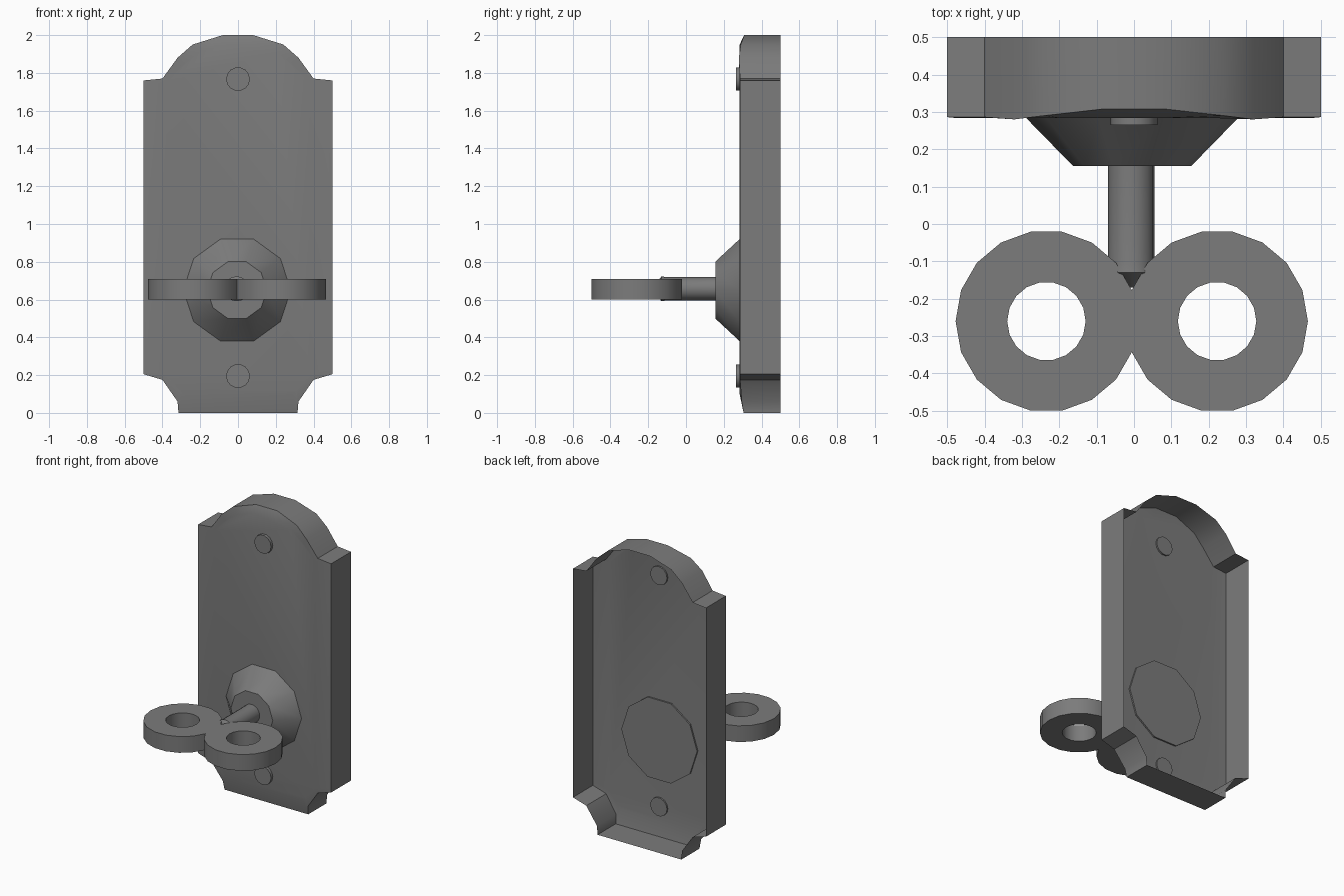
import bpy, bmesh
from math import cos, sin, pi, radians

cube = bpy.data.objects.get("Cube")
if cube:
    bpy.data.objects.remove(cube, do_unlink=True)

# One dark metal for the whole model
GREY = (0.2, 0.2, 0.2, 1.0)
metal = bpy.data.materials.new("dark grey metal")
metal.use_nodes = True
metal.diffuse_color = GREY
metal.node_tree.nodes["Principled BSDF"].inputs["Base Color"].default_value = GREY


def finish(bm, name, smooth=32):
    bmesh.ops.recalc_face_normals(bm, faces=bm.faces[:])
    mesh = bpy.data.meshes.new(name)
    bm.to_mesh(mesh)
    bm.free()
    mesh.materials.append(metal)
    for p in mesh.polygons:
        p.use_smooth = True
    mesh.set_sharp_from_angle(angle=radians(smooth))
    obj = bpy.data.objects.new(name, mesh)
    bpy.context.collection.objects.link(obj)
    return obj


def bridge(bm, a, b):
    """Quads between two closed loops of equal length."""
    n = len(a)
    for i in range(n):
        j = (i + 1) % n
        bm.faces.new((a[i], a[j], b[j], b[i]))


def lathe(name, profile, sides, x, z, start=0.0):
    """Closed turned part about the y axis; profile holds (radius, y)."""
    bm = bmesh.new()
    rings = []
    for r, y in profile:
        angles = [start + 2 * pi * i / sides for i in range(sides)]
        rings.append([bm.verts.new((x + r * cos(a), y, z + r * sin(a))) for a in angles])
    for a, b in zip(rings, rings[1:]):
        bridge(bm, a, b)
    bm.faces.new(rings[0])
    bm.faces.new(rings[-1])
    return finish(bm, name)


# Back plate: hollow shell, open at the rear, right half outline (x, z, y)
OUTER = [(.315, 0, .305), (.32, .06, .295), (.4, .175, .286), (.5, .205, .286),
         (.5, 1.76, .286), (.4, 1.77, .286), (.32, 1.88, .28), (.24, 1.95, .29), (.08, 2, .308)]
INNER = [(.29, .10), (.31, .12), (.38, .20), (.48, .23),
         (.48, 1.74), (.38, 1.75), (.30, 1.84), (.20, 1.91), (.08, 1.95)]


def full_loop(bm, half):
    pts = half + [(-x, y, z) for x, y, z in reversed(half)]
    return [bm.verts.new(p) for p in pts]


bm = bmesh.new()
rear = full_loop(bm, [(x, .5, z) for x, z, y in OUTER])
edge = full_loop(bm, [(x, y, z) for x, z, y in OUTER])
face = full_loop(bm, [(x, .284, z) for x, z in INNER])
bridge(bm, rear, edge)
bridge(bm, edge, face)
bm.faces.new(face)
finish(bm, "back_plate")

# Ten-sided boss around the shaft
lathe("shaft_boss", [(.285, .295), (.285, .285), (.158, .155)], 10, -.005, .65)

# Screw heads at top and bottom
for name, z in (("upper_screw", 1.767), ("lower_screw", .195)):
    lathe(name, [(.063, .294), (.063, .265)], 14, 0, z)

# Shaft with a pointed tip sunk between the grip rings
lathe("key_shaft", [(.062, .16), (.062, -.105), (.066, -.13), (.01, -.17)], 16, -.007, .657)

# Key grip: two flat rings welded along their shared side
bm = bmesh.new()
MID, SIDES, R, HOLE = -.006, 18, .243, .105
for s in (-1, 1):
    cx = MID + s * R * cos(pi / 9)
    levels = []
    for z in (.6, .71):
        rim, hole = [], []
        for i in range(SIDES):
            a = 2 * pi * i / SIDES
            dx, dy = -s * cos(a), sin(a)
            x = cx + R * dx if i else MID
            rim.append(bm.verts.new((x, -.26 + R * dy, z)))
            hole.append(bm.verts.new((cx + HOLE * dx, -.26 + HOLE * dy, z)))
        bridge(bm, rim, hole)
        levels.append((rim, hole))
    (low_rim, low_hole), (top_rim, top_hole) = levels
    bridge(bm, low_rim, top_rim)
    bridge(bm, low_hole, top_hole)
# Drop the hidden walls at the join, then weld
joined = [f for f in bm.faces if all(abs(v.co.x - MID) < .001 for v in f.verts)]
bmesh.ops.delete(bm, geom=joined, context="FACES")
bmesh.ops.remove_doubles(bm, verts=bm.verts[:], dist=.001)
finish(bm, "key_grip")
